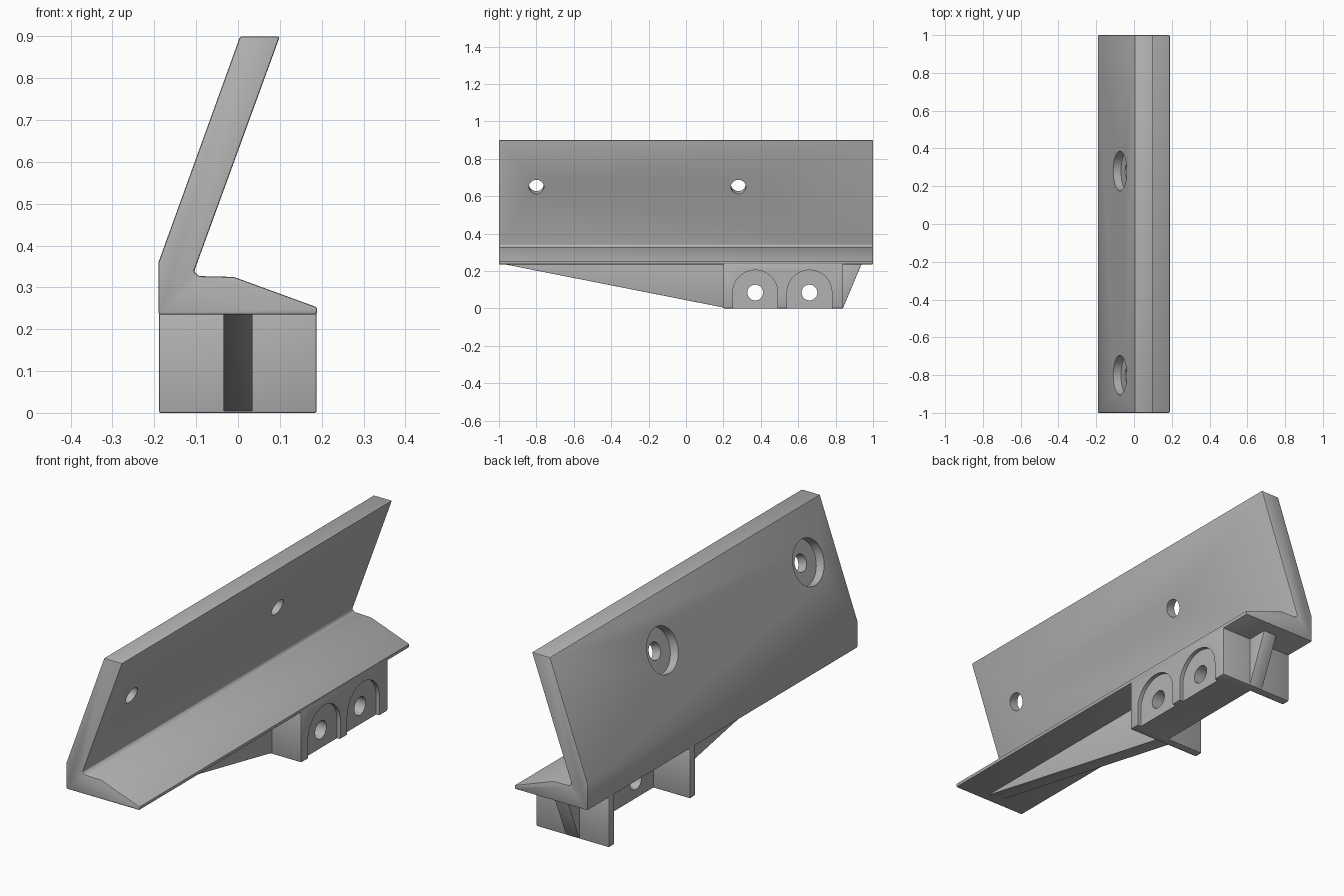
import bpy, bmesh, math
from mathutils import Vector, Matrix

cube = bpy.data.objects.get("Cube")
if cube:
    bpy.data.objects.remove(cube, do_unlink=True)

grey = bpy.data.materials.new("plain grey")
grey.use_nodes = True
colour = (0.45, 0.45, 0.45, 1)
grey.diffuse_color = colour
grey.node_tree.nodes["Principled BSDF"].inputs["Base Color"].default_value = colour


def add_object(name, bm):
    bmesh.ops.recalc_face_normals(bm, faces=bm.faces)
    mesh = bpy.data.meshes.new(name)
    bm.to_mesh(mesh)
    bm.free()
    mesh.materials.append(grey)
    obj = bpy.data.objects.new(name, mesh)
    bpy.context.collection.objects.link(obj)
    return obj


def prism(name, profile, axis, low, high):
    """Extrude a closed profile along x, y or z."""
    place = {"x": lambda a, b, c: (c, a, b),
             "y": lambda a, b, c: (a, c, b),
             "z": lambda a, b, c: (a, b, c)}[axis]
    bm = bmesh.new()
    face = bm.faces.new([bm.verts.new(place(a, b, low)) for a, b in profile])
    moved = bmesh.ops.extrude_face_region(bm, geom=[face])["geom"]
    step = Vector(place(0, 0, high - low))
    bmesh.ops.translate(bm, vec=step, verts=[v for v in moved if isinstance(v, bmesh.types.BMVert)])
    return add_object(name, bm)


def cylinder(name, start, end, radius):
    start, end = Vector(start), Vector(end)
    direction = end - start
    turn = direction.to_track_quat("Z", "Y").to_matrix().to_4x4()
    bm = bmesh.new()
    bmesh.ops.create_cone(bm, cap_ends=True, segments=40, radius1=radius, radius2=radius,
                          depth=direction.length,
                          matrix=Matrix.Translation((start + end) / 2) @ turn)
    return add_object(name, bm)


def finish(obj, cutters=(), bevel=0.006):
    """Round the edges, cut the holes, then bake the result."""
    mod = obj.modifiers.new("soft edges", "BEVEL")
    mod.width, mod.segments = bevel, 2
    mod.limit_method, mod.angle_limit = "ANGLE", math.radians(25)
    for cutter in cutters:
        cut = obj.modifiers.new("cut", "BOOLEAN")
        cut.operation, cut.solver, cut.object = "DIFFERENCE", "EXACT", cutter
    graph = bpy.context.evaluated_depsgraph_get()
    mesh = bpy.data.meshes.new_from_object(obj.evaluated_get(graph))
    obj.modifiers.clear()
    obj.data = mesh
    for cutter in cutters:
        bpy.data.objects.remove(cutter, do_unlink=True)
    bpy.ops.object.select_all(action="DESELECT")
    obj.select_set(True)
    bpy.context.view_layer.objects.active = obj
    bpy.ops.object.shade_smooth_by_angle(angle=math.radians(30))


# Leaning wall and sloping shelf, one long section
section = [(-0.19, 0.235), (-0.19, 0.36), (0.005, 0.90), (0.10, 0.90),
           (-0.105, 0.338), (-0.094, 0.327), (-0.01, 0.325), (0.19, 0.252), (0.188, 0.235)]
body = prism("angled_rail", section, "y", -1, 1)

# Screw holes square to the wall, with wide counterbores on the outer side
normal = Vector((-0.94, 0, 0.34)).normalized()
cutters = []
for y in (-0.80, 0.28):
    inner = Vector((0.009, y, 0.65))
    cutters.append(cylinder("screw_hole", inner - normal * 0.05, inner + normal * 0.15, 0.04))
    cutters.append(cylinder("counterbore", inner + normal * 0.045, inner + normal * 0.15, 0.105))
finish(body, cutters, 0.005)

# Mounting block with a cross plate at each end
plan = [(0.188, 0.20), (0.188, 0.84), (-0.189, 0.84), (-0.189, 0.80),
        (0, 0.80), (0, 0.24), (-0.189, 0.24), (-0.189, 0.20)]
block = prism("mounting_block", plan, "z", 0, 0.242)

# Shallow arched seats and bolt holes through the block
cutters = []
radius, height = 0.12, 0.085
for y in (0.37, 0.66):
    arch = [(y - radius, -0.05), (y + radius, -0.05)]
    arch += [(y + radius * math.cos(math.pi * i / 24), height + radius * math.sin(math.pi * i / 24))
             for i in range(25)]
    cutters.append(prism("arch_seat", arch, "x", 0.17, 0.3))
    cutters.append(cylinder("bolt_hole", (-0.1, y, height), (0.3, y, height), 0.042))
finish(block, cutters, 0.005)

# Tapered ribs under the shelf, before and behind the block
front_rib = prism("front_rib", [(-0.99, 0.24), (0.21, 0.24), (0.21, 0.003)], "x", -0.035, 0.035)
back_rib = prism("back_rib", [(0.83, 0.24), (0.94, 0.24), (0.84, 0.003), (0.83, 0.003)],
                 "x", -0.035, 0.035)
for rib in (front_rib, back_rib):
    finish(rib, bevel=0.002)
